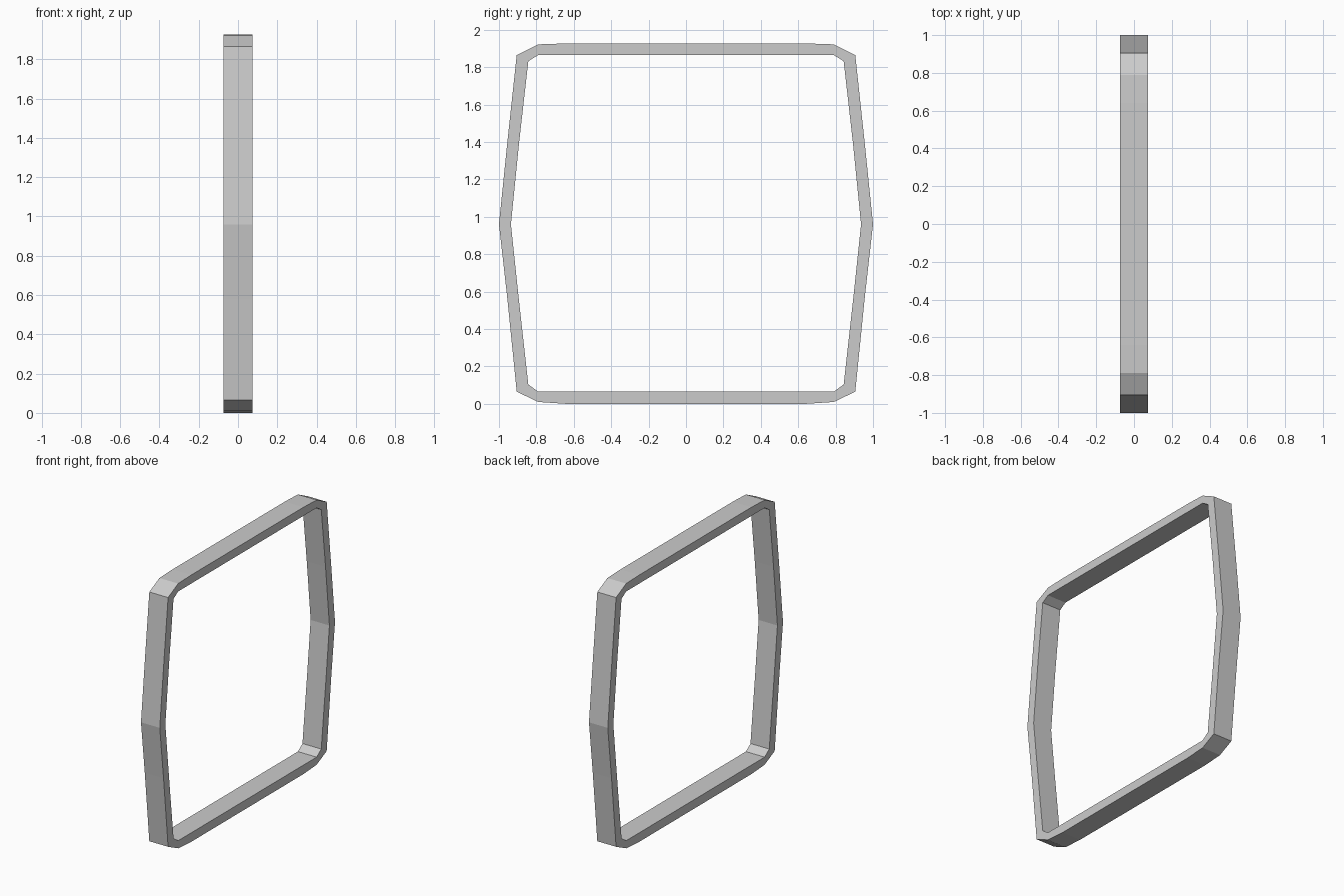
import bpy
import bmesh

if "Cube" in bpy.data.objects:
    bpy.data.objects.remove(bpy.data.objects["Cube"])

HALF_WIDTH = 0.075

# Right half of the band, top to bottom: (outer y, outer z, inner y, inner z)
half = [
    (0.64, 1.927, 0.64, 1.865),
    (0.79, 1.922, 0.79, 1.865),
    (0.905, 1.865, 0.843, 1.832),
    (0.955, 1.40, 0.892, 1.40),
    (1.00, 0.96, 0.936, 0.96),
    (0.957, 0.58, 0.896, 0.58),
    (0.905, 0.065, 0.843, 0.103),
    (0.79, 0.010, 0.79, 0.065),
    (0.64, 0.000, 0.64, 0.065),
]
# Mirror to the other side, continuing round the loop
loop = half + [(-a, b, -c, d) for a, b, c, d in reversed(half)]

# Rectangular section at each station, bridged into a closed ring
bm = bmesh.new()
rings = []
for oy, oz, iy, iz in loop:
    section = [(-HALF_WIDTH, oy, oz), (HALF_WIDTH, oy, oz),
               (HALF_WIDTH, iy, iz), (-HALF_WIDTH, iy, iz)]
    rings.append([bm.verts.new(co) for co in section])
for i, ring in enumerate(rings):
    nxt = rings[(i + 1) % len(rings)]
    for k in range(4):
        j = (k + 1) % 4
        bm.faces.new((ring[k], ring[j], nxt[j], nxt[k]))
bmesh.ops.recalc_face_normals(bm, faces=bm.faces)

mesh = bpy.data.meshes.new("square_band")
bm.to_mesh(mesh)
bm.free()
band = bpy.data.objects.new("square_band", mesh)
bpy.context.collection.objects.link(band)
